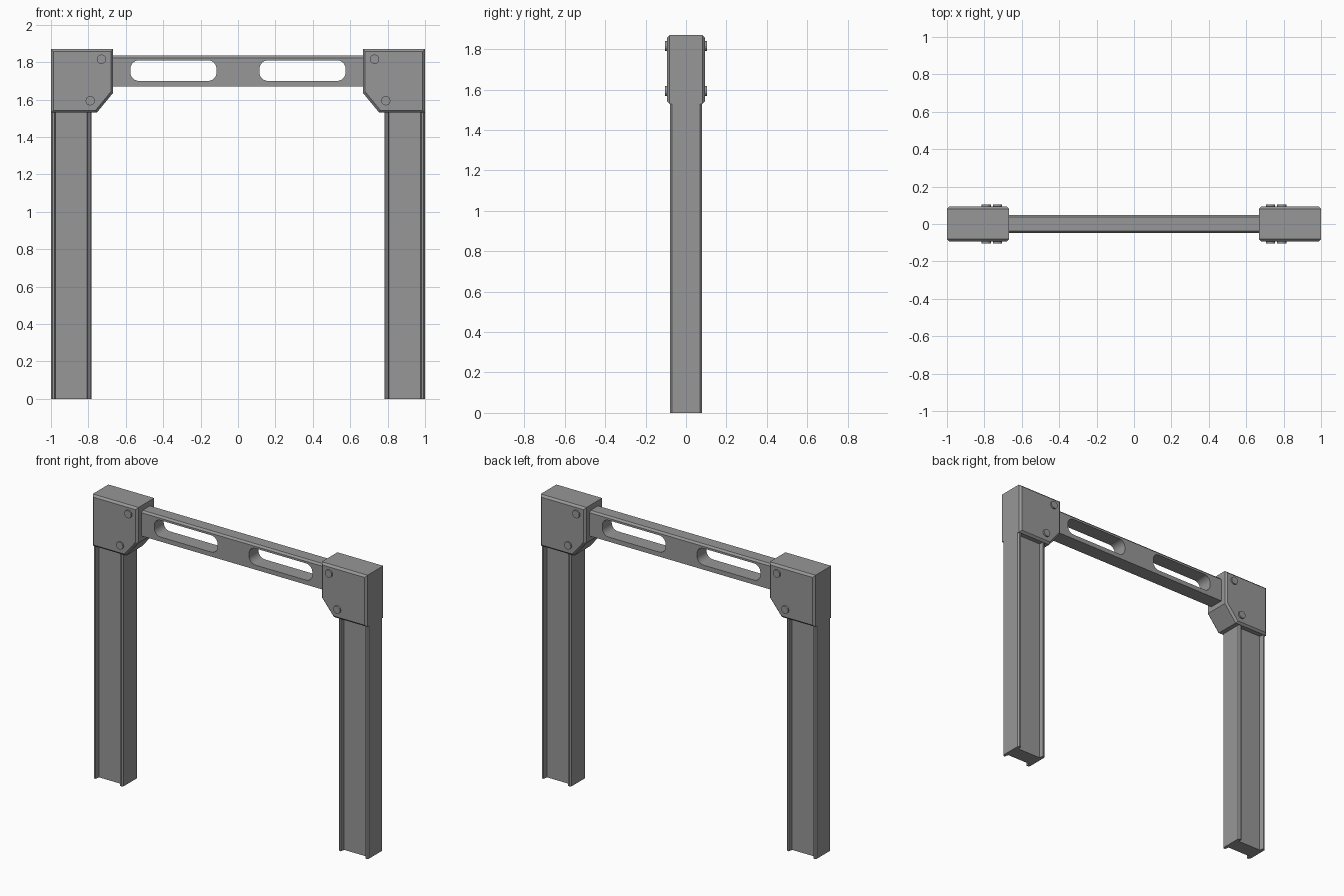
import bpy, bmesh, math
from mathutils import Matrix

cube = bpy.data.objects.get("Cube")
if cube:
    bpy.data.objects.remove(cube, do_unlink=True)

GREY = (0.31, 0.31, 0.31, 1)
metal = bpy.data.materials.new("grey metal")
metal.use_nodes = True
metal.diffuse_color = GREY
metal.node_tree.nodes["Principled BSDF"].inputs["Base Color"].default_value = GREY


def finish(bm, name):
    bmesh.ops.recalc_face_normals(bm, faces=bm.faces)
    mesh = bpy.data.meshes.new(name)
    bm.to_mesh(mesh)
    bm.free()
    mesh.materials.append(metal)
    obj = bpy.data.objects.new(name, mesh)
    bpy.context.collection.objects.link(obj)
    return obj


def extrude(name, points, direction, bevel=0):
    """Extrude a closed 3D outline; optionally chamfer both rims."""
    bm = bmesh.new()
    face = bm.faces.new([bm.verts.new(p) for p in points])
    out = bmesh.ops.extrude_face_region(bm, geom=[face], use_keep_orig=True)
    verts = [v for v in out["geom"] if isinstance(v, bmesh.types.BMVert)]
    bmesh.ops.translate(bm, verts=verts, vec=direction)
    bmesh.ops.recalc_face_normals(bm, faces=bm.faces)
    if bevel:
        rims = [e for e in bm.edges
                if abs(e.verts[0].co.y - e.verts[1].co.y) < 1e-5]
        bmesh.ops.bevel(bm, geom=rims, offset=bevel, segments=1,
                        affect='EDGES', profile=0.5)
    return finish(bm, name)


def rounded_slot(cx, cz, half_w, half_h, r, steps=6):
    """Outline of a rounded rectangle in the xz plane."""
    pts = []
    for k, (sx, sz) in enumerate([(1, 1), (-1, 1), (-1, -1), (1, -1)]):
        for i in range(steps + 1):
            a = math.pi / 2 * (k + i / steps)
            pts.append((cx + sx * (half_w - r) + r * math.cos(a), -0.2,
                        cz + sz * (half_h - r) + r * math.sin(a)))
    return pts


# Post section: shallow channel front and back between chamfered lips
quarter = [(0.108, 0.069), (0.100, 0.078), (0.089, 0.078), (0.084, 0.050)]
half = quarter + [(-x, y) for x, y in reversed(quarter)]
section = half + [(x, -y) for x, y in reversed(half)]

# Corner bracket silhouette, measured outward from the middle
bracket = [(1.0, 1.53), (1.0, 1.87), (0.667, 1.87), (0.667, 1.637), (0.755, 1.53)]

for side, s in (("left", 1), ("right", -1)):
    extrude(side + "_post", [(s * (0.892 + x), y, 0) for x, y in section], (0, 0, 1.54))
    extrude(side + "_corner_bracket", [(s * x, -0.094, z) for x, z in bracket],
            (0, 0.188, 0), bevel=0.013)
    # Bolt heads on both faces of the bracket
    for label, x, z in (("upper", 0.73, 1.816), ("lower", 0.79, 1.594)):
        for face, fy in (("front", -1), ("back", 1)):
            bm = bmesh.new()
            place = (Matrix.Translation((s * x, fy * 0.094, z))
                     @ Matrix.Rotation(math.pi / 2, 4, 'X'))
            bmesh.ops.create_cone(bm, cap_ends=True, segments=16, radius1=0.025,
                                  radius2=0.025, depth=0.02, matrix=place)
            finish(bm, f"{side}_{label}_{face}_bolt")

# Crossbeam with chamfered top edges
beam = [(0.049, 1.67), (0.049, 1.823), (0.038, 1.835)]
outline = beam + [(-y, z) for y, z in reversed(beam)]
crossbeam = extrude("crossbeam", [(-0.72, y, z) for y, z in outline], (1.44, 0, 0))

# Two slots cut through the crossbeam
for side, s in (("left", 1), ("right", -1)):
    cutter = extrude(side + "_slot_cutter",
                     rounded_slot(s * 0.345, 1.755, 0.23, 0.055, 0.045), (0, 0.4, 0))
    cutter.hide_render = True
    cutter.hide_set(True)
    cut = crossbeam.modifiers.new(side + "_slot", 'BOOLEAN')
    cut.operation = 'DIFFERENCE'
    cut.solver = 'EXACT'
    cut.object = cutter
